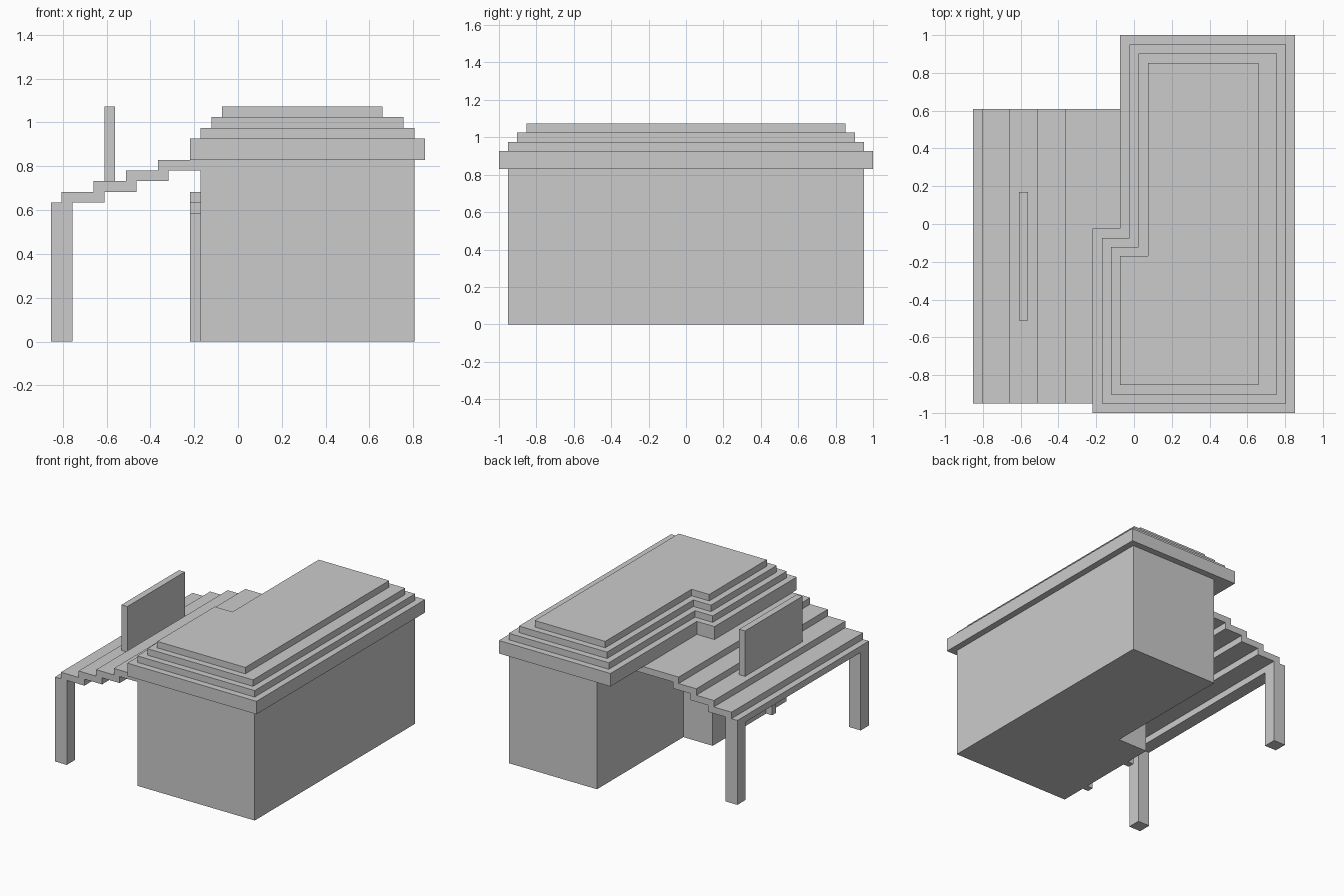
import bpy
import bmesh

if "Cube" in bpy.data.objects:
    bpy.data.objects.remove(bpy.data.objects["Cube"])

U = 2 / 41  # grid step; every part sits on this grid


def prism(name, outline, z0, z1):
    """Extrude a counter-clockwise plan outline (grid units) from z0 to z1."""
    bm = bmesh.new()
    base = bm.faces.new([bm.verts.new(((x - 17.5) * U, (y - 20.5) * U, z0 * U))
                         for x, y in outline])
    top = bmesh.ops.extrude_face_region(bm, geom=[base])["geom"]
    bmesh.ops.translate(bm, vec=(0, 0, (z1 - z0) * U),
                        verts=[v for v in top if isinstance(v, bmesh.types.BMVert)])
    bmesh.ops.recalc_face_normals(bm, faces=bm.faces)
    mesh = bpy.data.meshes.new(name)
    bm.to_mesh(mesh)
    bm.free()
    obj = bpy.data.objects.new(name, mesh)
    bpy.context.collection.objects.link(obj)
    return obj


def box(name, x0, x1, y0, y1, z0, z1):
    return prism(name, [(x0, y0), (x1, y0), (x1, y1), (x0, y1)], z0, z1)


def l_shape(left, step_x, right, front, step_y, back):
    """Plan with a rectangular notch in its back left corner."""
    return [(left, front), (right, front), (right, back),
            (step_x, back), (step_x, step_y), (left, step_y)]


# House walls
prism("house_body", l_shape(14, 19, 34, 1, 19, 40), 0, 17)

# Stepped roof, each layer set in from the one below
for i, (z0, z1, right) in enumerate([(17, 19, 35), (19, 20, 34),
                                     (20, 21, 33), (21, 22, 31)]):
    prism(f"roof_layer_{i + 1}",
          l_shape(13 + i, 16 + i, right, i, 20 - i, 41 - i), z0, z1)

# Porch roof: overlapping slabs climbing to the house
for i, (x0, x1) in enumerate([(0, 2), (1, 5), (4, 8), (7, 11)]):
    box(f"porch_slab_{i + 1}", x0, x1, 1, 33, 12 + i, 13 + i)
prism("porch_slab_5", [(10, 1), (14, 1), (14, 19), (19, 19), (19, 33), (10, 33)], 16, 17)

# Porch legs
for name, y in (("front", 1), ("back", 31)):
    box(f"{name}_porch_leg", 0, 2, y, y + 2, 0, 12)

# Upright sign board on the porch roof
box("sign_board", 5, 6, 10, 24, 15, 22)

# Stepped door frame on the wall under the porch, symmetric about y = 10
for name, s in (("front", -1), ("back", 1)):
    for part, a, b, z0, z1 in (("post", 4, 5, 0, 12), ("shoulder", 3, 4, 12, 13)):
        y0, y1 = sorted((10 + s * a, 10 + s * b))
        box(f"{name}_door_{part}", 13, 14, y0, y1, z0, z1)
box("door_lintel", 13, 14, 7, 13, 13, 14)
